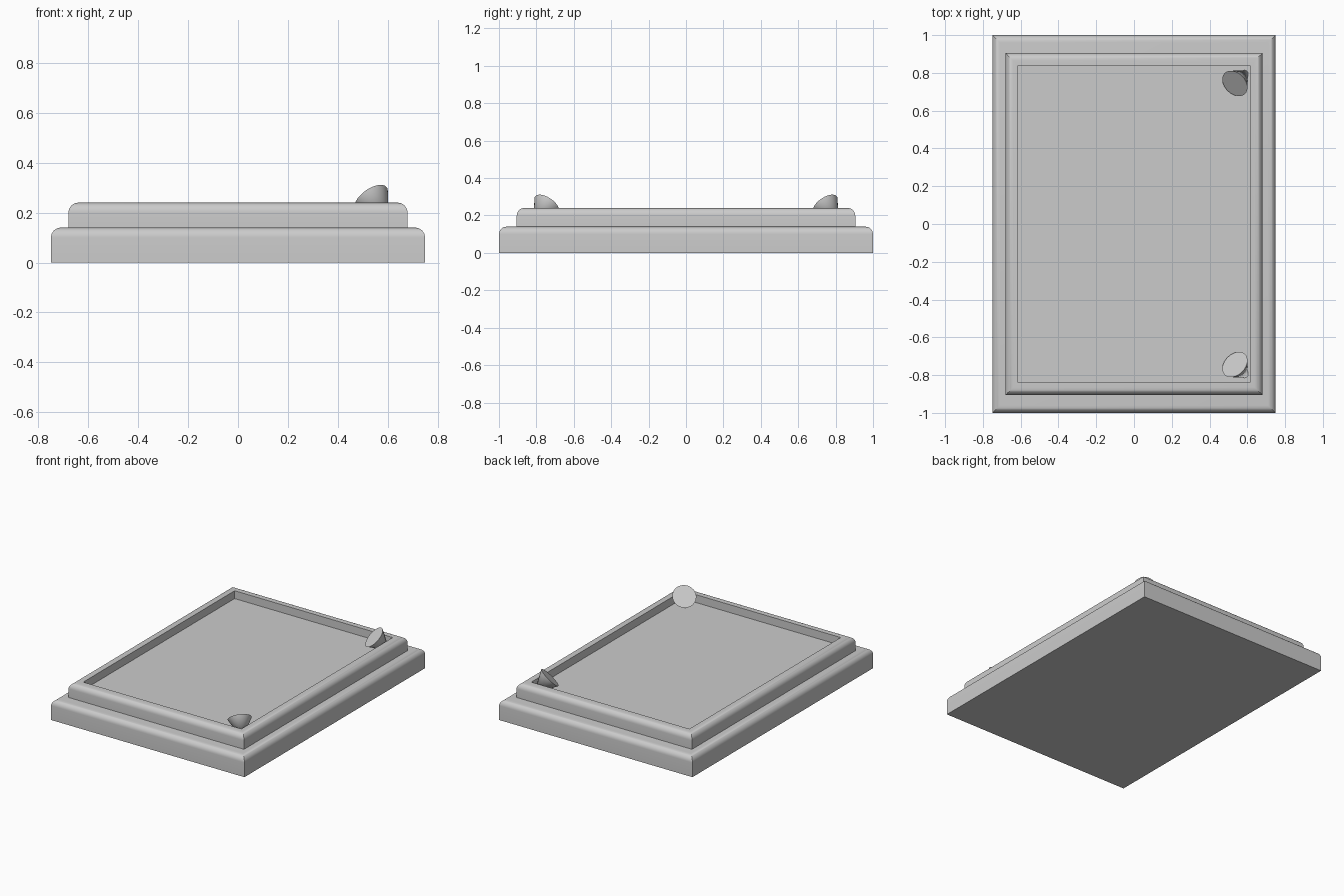
import bpy, bmesh, math
from mathutils import Vector, Matrix

if "Cube" in bpy.data.objects:
    bpy.data.objects.remove(bpy.data.objects["Cube"])


def finish(name, bm):
    bmesh.ops.recalc_face_normals(bm, faces=bm.faces)
    mesh = bpy.data.meshes.new(name)
    bm.to_mesh(mesh)
    bm.free()
    obj = bpy.data.objects.new(name, mesh)
    bpy.context.collection.objects.link(obj)
    bpy.ops.object.select_all(action='DESELECT')
    obj.select_set(True)
    bpy.context.view_layer.objects.active = obj
    bpy.ops.object.shade_smooth_by_angle(angle=math.radians(35))
    return obj


def moulding(name, hx, hy, profile):
    """Sweep an (inset, z) profile round a rectangle with mitred corners, capped at both ends."""
    bm = bmesh.new()
    rings = []
    for d, z in profile:
        rings.append([bm.verts.new((sx * (hx - d), sy * (hy - d), z))
                      for sx, sy in ((-1, -1), (1, -1), (1, 1), (-1, 1))])
    for a, b in zip(rings, rings[1:]):
        for i in range(4):
            j = (i + 1) % 4
            bm.faces.new((a[i], a[j], b[j], b[i]))
    bm.faces.new(rings[0])
    bm.faces.new(rings[-1])
    return finish(name, bm)


def rounded(z, r, steps=8):
    """Quarter-round from the side wall up to the top face at height z."""
    return [(r - r * math.cos(a), z - r + r * math.sin(a))
            for a in (math.pi / 2 * i / steps for i in range(steps + 1))]


# Plinth with rounded top edge
moulding("base_plinth", 0.75, 1.0, [(0, 0)] + rounded(0.14, 0.04))

# Raised frame with recessed floor
moulding("recessed_frame", 0.68, 0.905,
         [(0, 0.14)] + rounded(0.24, 0.04) + [(0.067, 0.24), (0.067, 0.185)])

# Tilted cones in the two right-hand corners, discs facing inward and up
for side, label in ((-1, "front"), (1, "back")):
    axis = Vector((-0.5, -0.5 * side, 0.707)).normalized()
    centre = Vector((0.534, 0.744 * side, 0.257))
    depth = 0.142
    bm = bmesh.new()
    place = Matrix.Translation(centre - axis * depth / 2) @ \
        axis.to_track_quat('Z', 'Y').to_matrix().to_4x4()
    bmesh.ops.create_cone(bm, cap_ends=True, segments=32, radius1=0.0,
                          radius2=0.077, depth=depth, matrix=place)
    bmesh.ops.remove_doubles(bm, verts=bm.verts, dist=1e-5)
    finish(label + "_corner_cone", bm)
